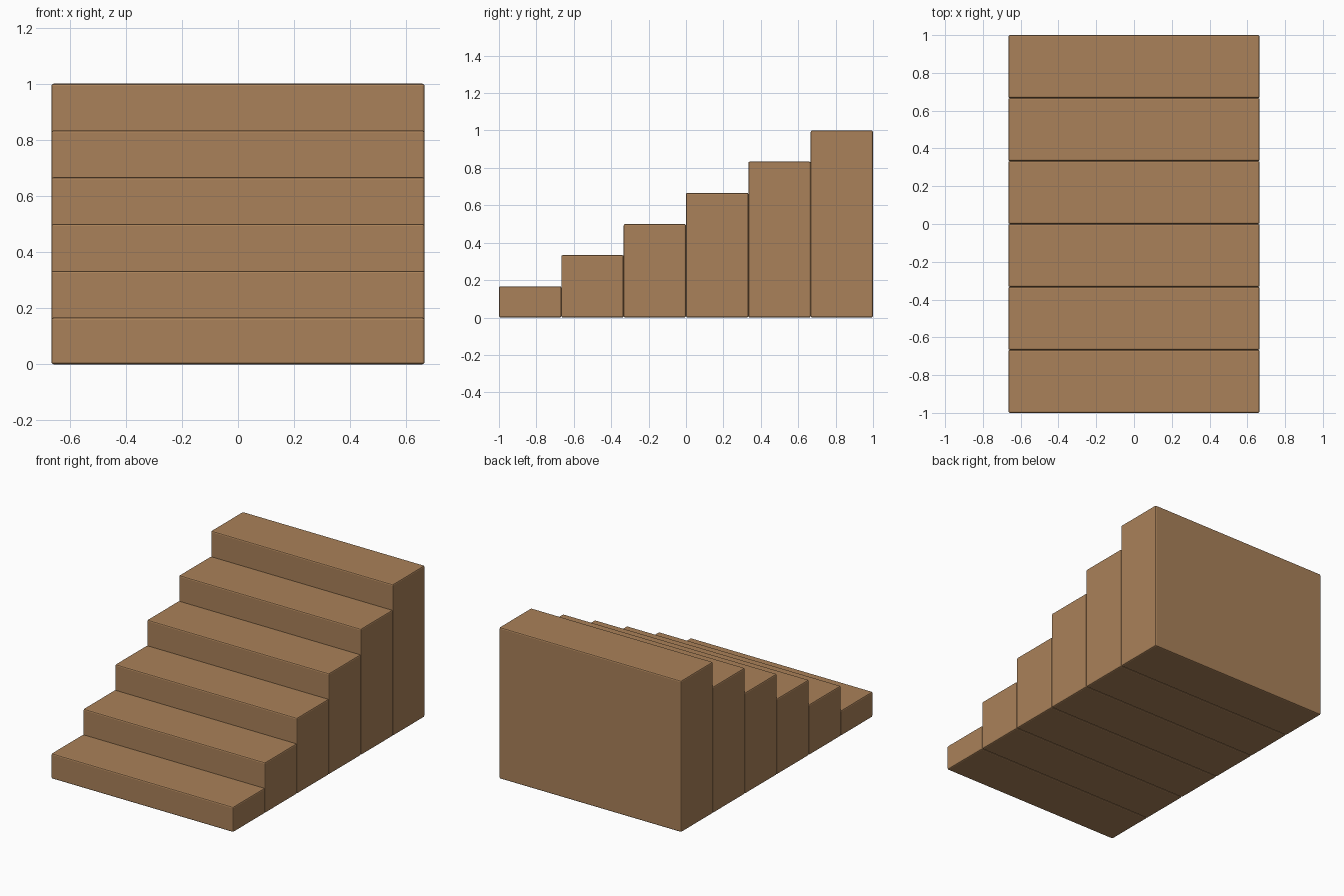
import bpy

if "Cube" in bpy.data.objects:
    bpy.data.objects.remove(bpy.data.objects["Cube"])

STEPS = 6
WIDTH = 1.33
DEPTH = 2.0 / STEPS
RISE = 1.0 / STEPS

wood = bpy.data.materials.new("wood")
wood.diffuse_color = (0.40, 0.22, 0.10, 1.0)
wood.use_nodes = True
wood.node_tree.nodes["Principled BSDF"].inputs["Base Color"].default_value = wood.diffuse_color


def block(name, size, centre):
    """Box with slightly eased edges."""
    bpy.ops.mesh.primitive_cube_add(size=1, location=centre)
    obj = bpy.context.object
    obj.name = name
    obj.scale = size
    bpy.ops.object.transform_apply(location=False, rotation=False, scale=True)
    obj.data.materials.append(wood)
    bevel = obj.modifiers.new("eased_edges", 'BEVEL')
    bevel.width = 0.008
    bevel.segments = 2
    return obj


# Steps: solid blocks from the floor up, rising towards the back
for i in range(STEPS):
    height = RISE * (i + 1)
    block(f"step_{i + 1}", (WIDTH, DEPTH, height),
          (0, -1 + DEPTH * (i + 0.5), height / 2))
